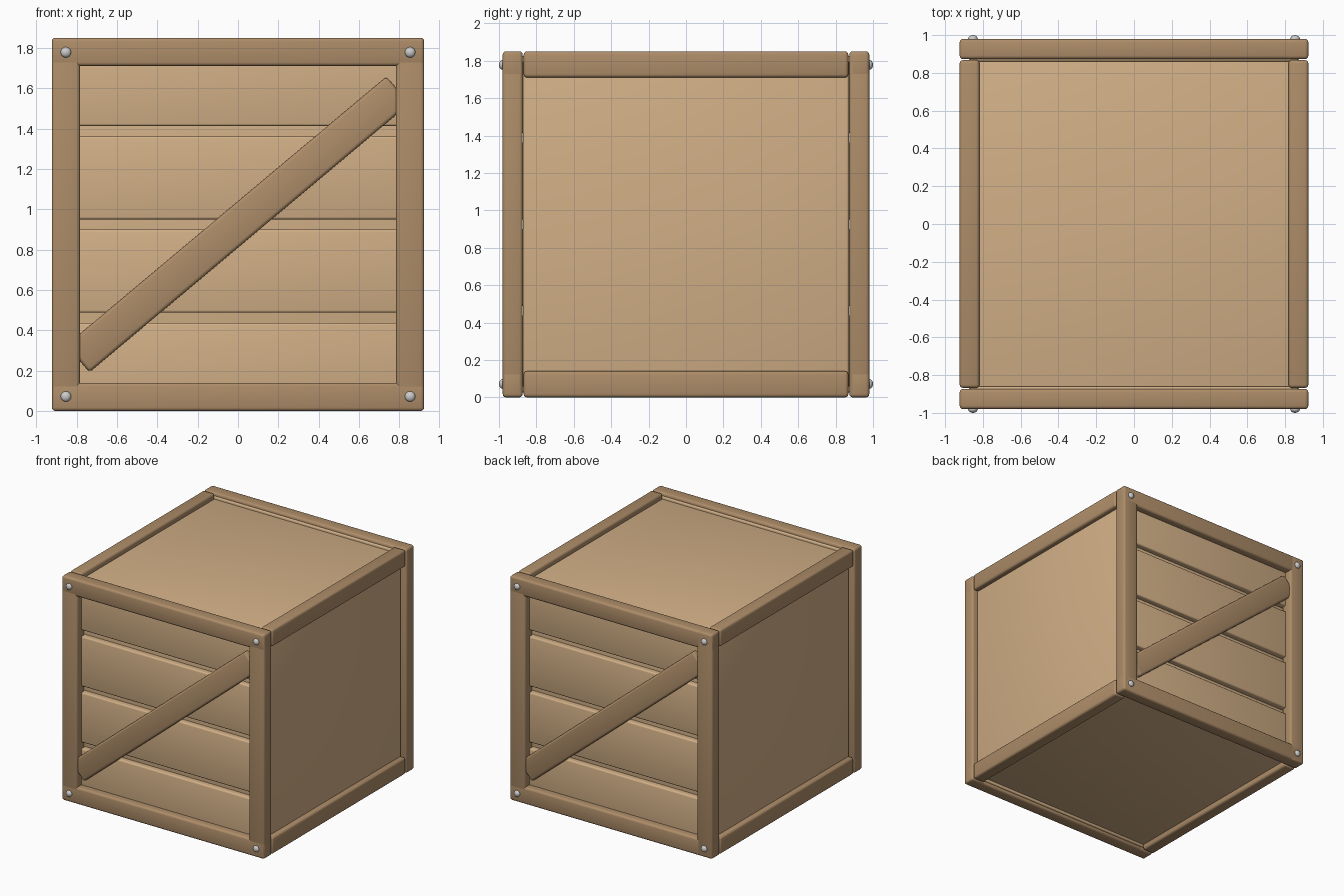
import bpy
from math import radians, pi

if "Cube" in bpy.data.objects:
    bpy.data.objects.remove(bpy.data.objects["Cube"])


def material(name, rgb):
    m = bpy.data.materials.new(name)
    m.diffuse_color = (*rgb, 1)
    m.use_nodes = True
    m.node_tree.nodes["Principled BSDF"].inputs["Base Color"].default_value = m.diffuse_color
    return m


LIGHT = material("light_wood", (0.64, 0.43, 0.24))
DARK = material("dark_wood", (0.42, 0.265, 0.14))

W, H = 0.923, 1.85          # half width, height
BAR = 0.14                  # face width of frame bars
Y0, Y1 = 0.873, 0.98        # depth range of the front and back frames
MID = H / 2


def beam(name, lo, hi, mat, bevel=0.018, tilt=0):
    """Rounded, smooth-shaded box between two corners."""
    bpy.ops.mesh.primitive_cube_add(size=1)
    o = bpy.context.object
    o.name = name
    o.scale = [b - a for a, b in zip(lo, hi)]
    bpy.ops.object.transform_apply(location=False, rotation=False, scale=True)
    o.location = [(a + b) / 2 for a, b in zip(lo, hi)]
    o.rotation_euler.y = tilt
    mod = o.modifiers.new("round", "BEVEL")
    mod.width, mod.segments = bevel, 3
    bpy.ops.object.shade_smooth()
    o.data.materials.append(mat)
    return o


def bolt(name, x, y, z):
    bpy.ops.mesh.primitive_uv_sphere_add(segments=16, ring_count=10, radius=0.026,
                                         location=(x, y, z))
    o = bpy.context.object
    o.name = name
    o.scale.y = 0.77
    bpy.ops.object.shade_smooth()
    return o


# Inner box
beam("crate_core", (-0.88, -0.872, 0.045), (0.88, 0.872, H - 0.045), LIGHT, 0.015)

# Side rails joining the two frames
for side, s in (("left", -1), ("right", 1)):
    x0, x1 = sorted((s * 0.818, s * W))
    for level, z in (("bottom", 0), ("top", H - BAR)):
        beam(f"{side}_{level}_rail", (x0, -0.868, z), (x1, 0.868, z + BAR), DARK)

# Front face, repeated on the back by a half turn
for face in ("front", "back"):
    parts = []
    for i in range(4):
        zc = (i + 0.5) * H / 4
        parts.append(beam(f"{face}_plank_{i + 1}", (-0.87, -0.92, zc - 0.206),
                          (0.87, -0.86, zc + 0.206), LIGHT, 0.012))
    for level, z in (("bottom", 0), ("top", H - BAR)):
        parts.append(beam(f"{face}_{level}_bar", (-W, -Y1, z), (W, -Y0, z + BAR), DARK))
    for side, s in (("left", -1), ("right", 1)):
        x0, x1 = sorted((s * (W - BAR), s * W))
        parts.append(beam(f"{face}_{side}_post", (x0, -Y1, 0), (x1, -Y0, H), DARK))
        for level, z in (("bottom", 0.072), ("top", H - 0.072)):
            parts.append(bolt(f"{face}_{side}_{level}_bolt", s * 0.853, -Y1, z))
    # Diagonal brace between the posts
    parts.append(beam(f"{face}_brace", (-1.035, -0.965, MID - 0.088),
                      (1.035, -0.88, MID + 0.088), DARK, tilt=radians(-40)))
    if face == "back":
        for o in parts:
            o.location.x *= -1
            o.location.y *= -1
            o.rotation_euler.z = pi
